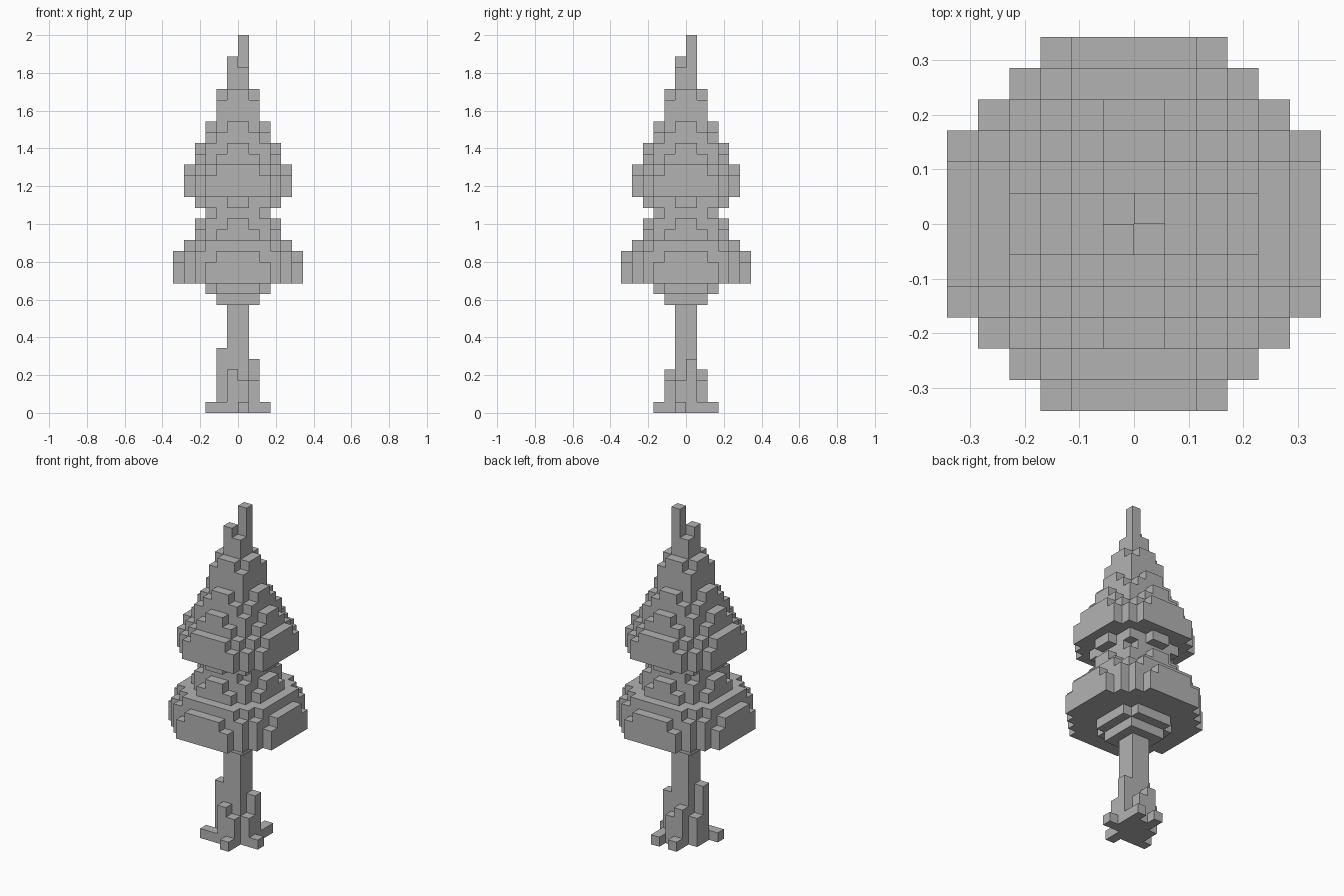
import bpy
import bmesh
from mathutils import Vector

cube = bpy.data.objects.get("Cube")
if cube:
    bpy.data.objects.remove(cube, do_unlink=True)

U = 2 / 35  # edge of one block

grey = bpy.data.materials.new("plain_grey")
grey.use_nodes = True
grey.diffuse_color = (0.45, 0.45, 0.45, 1)
grey.node_tree.nodes["Principled BSDF"].inputs["Base Color"].default_value = grey.diffuse_color


def box(x0, x1, y0, y1, z0, z1):
    """All block cells inside a box."""
    return {(x, y, z) for x in range(x0, x1) for y in range(y0, y1) for z in range(z0, z1)}


def disc(z, limit):
    """One round layer of blocks, limited by squared distance from the axis."""
    return {(x, y, z) for x in range(-6, 6) for y in range(-6, 6)
            if (x + 0.5) ** 2 + (y + 0.5) ** 2 < limit}


def build(name, cells, solid):
    """Make a mesh of the cell faces that do not touch another block."""
    bm = bmesh.new()
    for cell in cells:
        centre = Vector(cell) + Vector((0.5, 0.5, 0.5))
        for axis in range(3):
            for sign in (-1, 1):
                n = Vector((0, 0, 0))
                n[axis] = sign
                if tuple(int(a + b) for a, b in zip(cell, n)) in solid:
                    continue
                a = Vector((0, 0, 0))
                a[(axis + 1) % 3] = 0.5
                b = n.cross(a)
                mid = centre + n / 2
                corners = (mid - a - b, mid + a - b, mid + a + b, mid - a + b)
                bm.faces.new([bm.verts.new(c * U) for c in corners])
    bmesh.ops.remove_doubles(bm, verts=bm.verts, dist=U / 100)
    mesh = bpy.data.meshes.new(name)
    bm.to_mesh(mesh)
    bm.free()
    mesh.materials.append(grey)
    bpy.context.collection.objects.link(bpy.data.objects.new(name, mesh))


# Trunk
trunk = box(-1, 1, -1, 1, 0, 10)

# Buttresses against the trunk: x, y, height
roots = set()
for x, y, h in ((-2, -1, 6), (-2, 0, 3), (-1, -2, 4), (0, -2, 3),
                (1, -1, 3), (1, 0, 5), (0, 1, 3), (-1, 1, 4)):
    roots |= box(x, x + 1, y, y + 1, 0, h)

# Root tips on the ground
for x, y in ((0, -3), (2, -1), (-1, 2), (1, 1), (1, 2), (-2, -2), (-3, -2)):
    roots |= box(x, x + 1, y, y + 1, 0, 1)

# Two tiers of foliage, listed layer by layer from the bottom
lower_limits = (5, 9, 37, 37, 33, 27, 15, 13)
upper_limits = (9, 13, 27, 27, 23, 15, 13, 9, 7, 5, 5, 3)
lower, upper = set(), set()
for i, limit in enumerate(lower_limits):
    lower |= disc(10 + i, limit)
for i, limit in enumerate(upper_limits):
    upper |= disc(18 + i, limit)

# Tip with two uneven points
tip = box(-1, 1, -1, 1, 30, 32) | box(-1, 0, -1, 0, 32, 33) | box(0, 1, 0, 1, 32, 35)

parts = {"trunk": trunk, "roots": roots, "lower_foliage": lower,
         "upper_foliage": upper, "tree_tip": tip}
everything = set().union(*parts.values())
for name, cells in parts.items():
    build(name, cells, everything)
